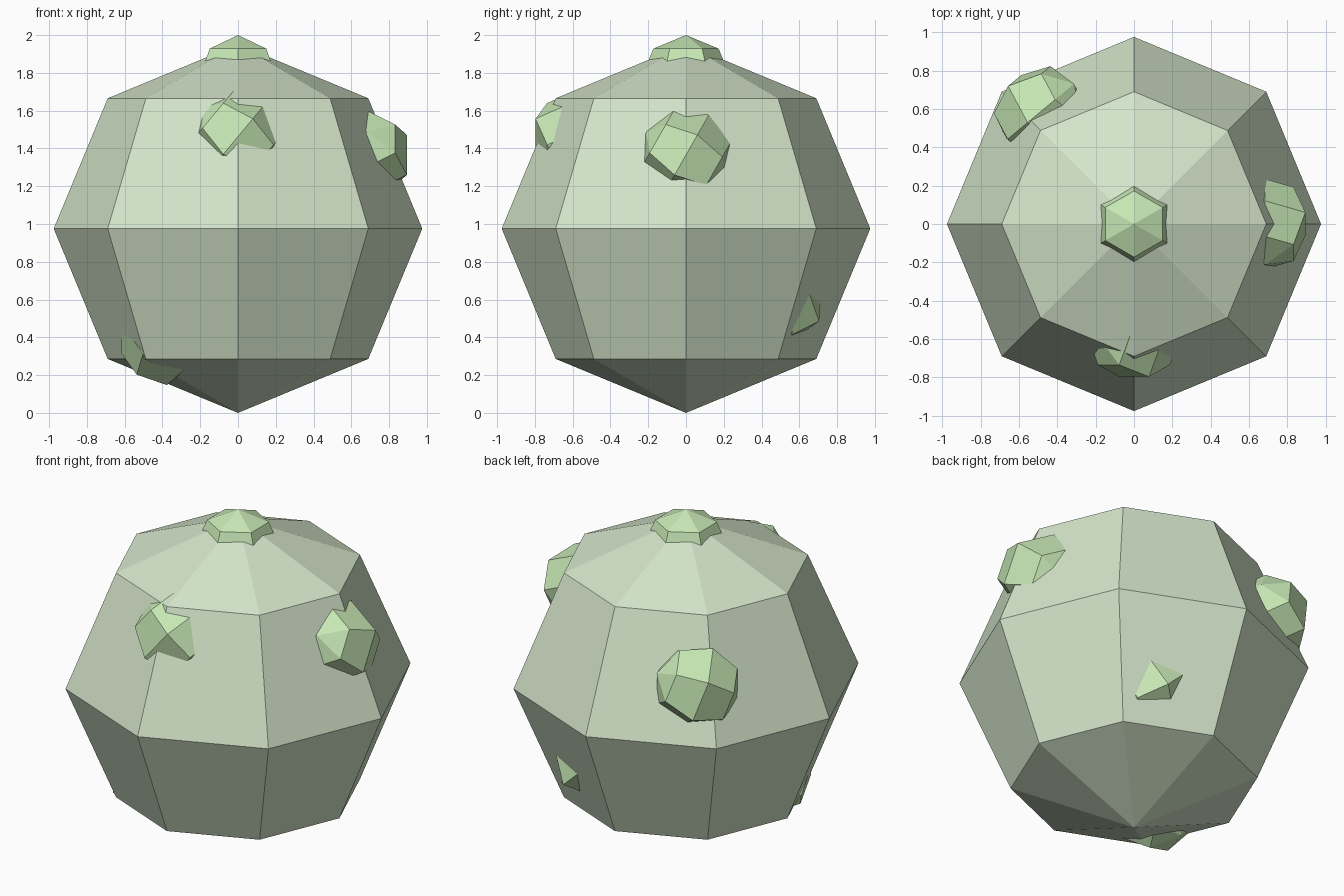
import bpy
from math import atan2, acos
from mathutils import Vector

if "Cube" in bpy.data.objects:
    bpy.data.objects.remove(bpy.data.objects["Cube"])

S = 2 / 2.05            # overall scale so the height is 2
MID = Vector((0, 0, S))  # centre of the body


def material(name, color):
    m = bpy.data.materials.new(name)
    m.diffuse_color = color
    m.use_nodes = True
    m.node_tree.nodes["Principled BSDF"].inputs["Base Color"].default_value = m.diffuse_color
    return m


def ball(name, loc, radius, segments, mat, rot=(0, 0, 0)):
    bpy.ops.mesh.primitive_uv_sphere_add(
        segments=segments, ring_count=4, radius=radius, location=loc, rotation=rot)
    ob = bpy.context.object
    ob.name = name
    ob.data.materials.append(mat)
    return ob


pale = material("pale_green", (0.66, 0.78, 0.59, 1))
bright = material("bright_green", (0.57, 0.80, 0.46, 1))

# Eight-sided body
ball("body", MID, S, 8, pale)

# Six-sided bumps half sunk into the body, tilted by their polar angles
bumps = [(0, 0, 0.8), (0.7, 0, 0.4), (0, -0.6, 0.5),
         (-0.5, 0.6, 0.3), (0.3, 0.5, -0.4), (-0.4, -0.3, -0.6)]
for i, b in enumerate(bumps):
    v = Vector(b)
    tilt = acos(v.z / v.length)
    turn = atan2(v.y, v.x)
    ball(f"bump_{i + 1}", MID + v * S, 0.25 * S, 6, bright, (tilt, 0, turn))
